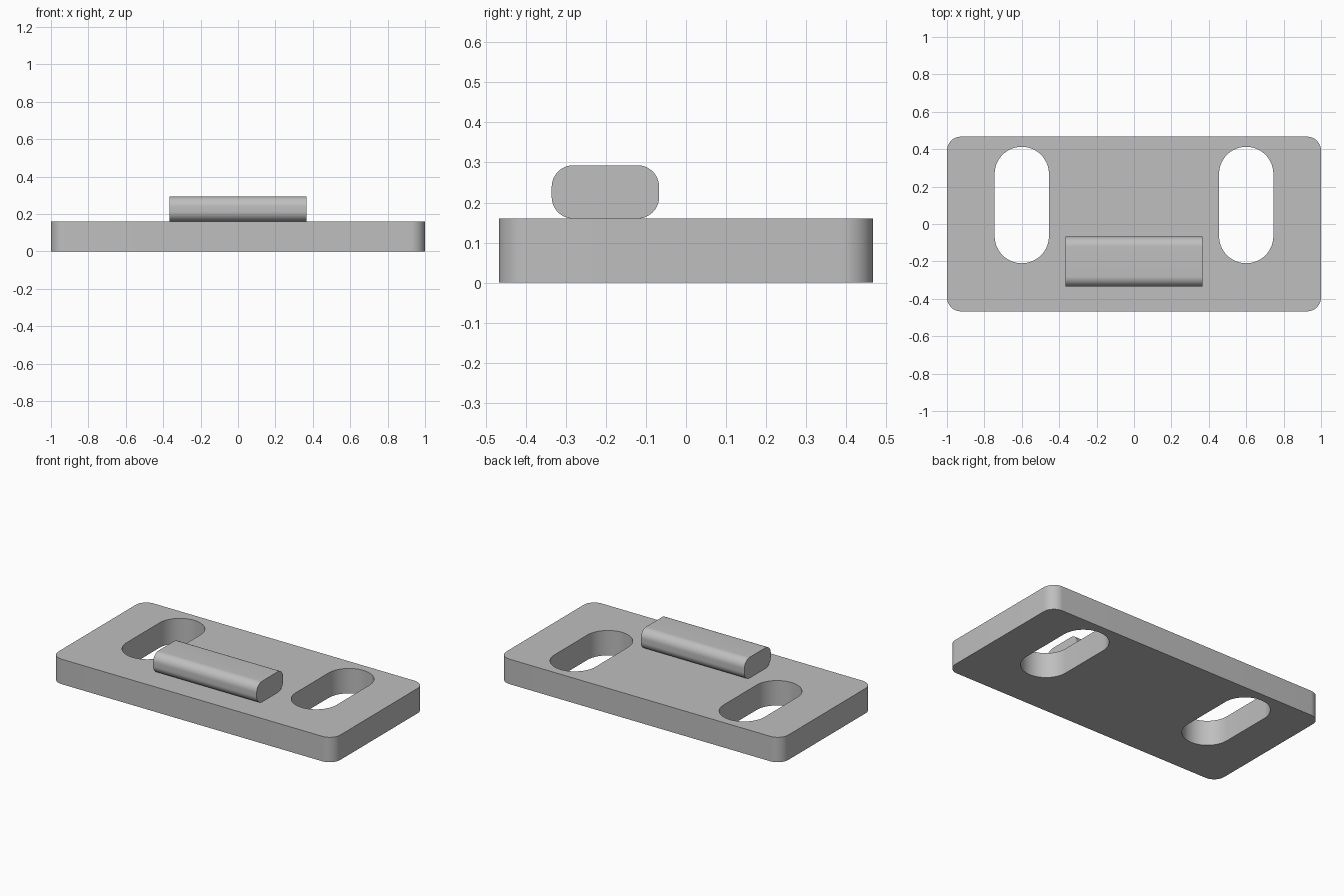
import bpy
import bmesh
from math import cos, sin, pi, radians
from mathutils import Matrix, Vector

cube = bpy.data.objects.get("Cube")
if cube:
    bpy.data.objects.remove(cube, do_unlink=True)

# Single grey material
grey = bpy.data.materials.new("plain_grey")
grey.use_nodes = True
colour = (0.52, 0.52, 0.52, 1.0)
grey.diffuse_color = colour
grey.node_tree.nodes["Principled BSDF"].inputs["Base Color"].default_value = colour


def rounded_rect(u0, u1, v0, v1, radius, steps=14):
    """Outline of a rectangle with rounded corners."""
    corners = [(u1 - radius, v1 - radius), (u0 + radius, v1 - radius),
               (u0 + radius, v0 + radius), (u1 - radius, v0 + radius)]
    points = []
    for quarter, (cu, cv) in enumerate(corners):
        for i in range(steps + 1):
            a = (quarter + i / steps) * pi / 2
            points.append((cu + radius * cos(a), cv + radius * sin(a), 0))
    return points


def extruded_part(name, outlines, depth, matrix=None):
    """Fill the outlines (inner ones become holes) and extrude them."""
    bm = bmesh.new()
    for points in outlines:
        verts = [bm.verts.new(p) for p in points]
        for a, b in zip(verts, verts[1:] + verts[:1]):
            bm.edges.new((a, b))
    bmesh.ops.remove_doubles(bm, verts=bm.verts[:], dist=1e-5)
    bmesh.ops.triangle_fill(bm, use_beauty=True, edges=bm.edges[:],
                            normal=Vector((0, 0, 1)))
    grown = bmesh.ops.extrude_face_region(bm, geom=bm.faces[:],
                                          use_keep_orig=True)["geom"]
    top = [g for g in grown if isinstance(g, bmesh.types.BMVert)]
    bmesh.ops.translate(bm, verts=top, vec=(0, 0, depth))
    if matrix:
        bmesh.ops.transform(bm, matrix=matrix, verts=bm.verts[:])
    bmesh.ops.recalc_face_normals(bm, faces=bm.faces[:])
    mesh = bpy.data.meshes.new(name)
    bm.to_mesh(mesh)
    bm.free()
    mesh.materials.append(grey)
    obj = bpy.data.objects.new(name, mesh)
    bpy.context.collection.objects.link(obj)
    bpy.ops.object.select_all(action='DESELECT')
    obj.select_set(True)
    bpy.context.view_layer.objects.active = obj
    bpy.ops.object.shade_smooth_by_angle(angle=radians(30))
    return obj


# Base plate with two long slots
thickness = 0.16
plate = rounded_rect(-1, 1, -0.467, 0.467, 0.075)
slots = [rounded_rect(x - 0.145, x + 0.145, -0.21, 0.413, 0.145)
         for x in (-0.6, 0.6)]
extruded_part("base_plate", [plate] + slots, thickness)

# Rounded bar on the plate, its profile swept along x
profile = rounded_rect(-0.335, -0.067, thickness, 0.293, 0.054)
along_x = Matrix(((0, 0, 1, -0.367), (1, 0, 0, 0), (0, 1, 0, 0), (0, 0, 0, 1)))
extruded_part("raised_bar", [profile], 0.734, along_x)
